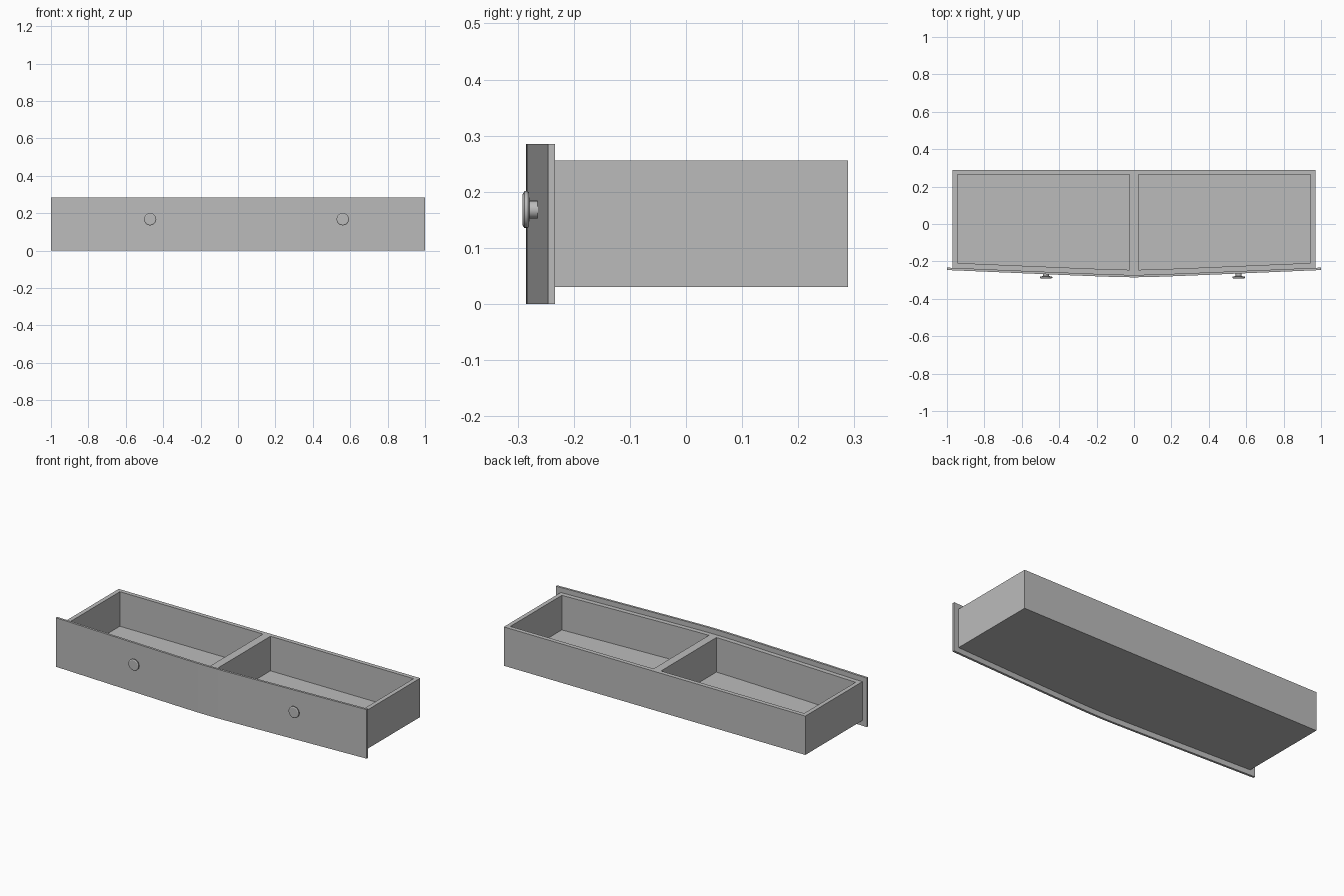
import bpy, bmesh, math

if "Cube" in bpy.data.objects:
    bpy.data.objects.remove(bpy.data.objects["Cube"], do_unlink=True)

grey = bpy.data.materials.new("plain_grey")
grey.use_nodes = True
grey.diffuse_color = (0.5, 0.5, 0.5, 1)
grey.node_tree.nodes["Principled BSDF"].inputs["Base Color"].default_value = (0.5, 0.5, 0.5, 1)


def bow(x):
    """Depth of the bowed front face at x."""
    return -0.285 + 0.043 * (math.hypot(x, 0.1) - 0.1)


def bowed_line(x0, x1, offset, steps=16):
    xs = [x0 + (x1 - x0) * i / steps for i in range(steps + 1)]
    return [(x, bow(x) + offset) for x in xs]


def finish(name, bm):
    bmesh.ops.recalc_face_normals(bm, faces=bm.faces)
    mesh = bpy.data.meshes.new(name)
    bm.to_mesh(mesh)
    bm.free()
    mesh.materials.append(grey)
    ob = bpy.data.objects.new(name, mesh)
    bpy.context.collection.objects.link(ob)
    return ob


def prism(name, outline, z0, z1):
    bm = bmesh.new()
    base = bm.faces.new([bm.verts.new((x, y, z0)) for x, y in outline])
    top = bmesh.ops.extrude_face_region(bm, geom=[base])["geom"]
    verts = [v for v in top if isinstance(v, bmesh.types.BMVert)]
    bmesh.ops.translate(bm, verts=verts, vec=(0, 0, z1 - z0))
    return finish(name, bm)


def smooth(ob):
    bpy.ops.object.select_all(action="DESELECT")
    ob.select_set(True)
    bpy.context.view_layer.objects.active = ob
    bpy.ops.object.shade_smooth_by_angle(angle=math.radians(30))


def lathe(name, profile, x, z, sides=20):
    """Turn a (radius, y) profile about a front-to-back axis."""
    bm = bmesh.new()
    rings = []
    for r, y in profile:
        angles = [2 * math.pi * i / sides for i in range(sides)]
        rings.append([bm.verts.new((x + r * math.cos(a), y, z + r * math.sin(a)))
                      for a in angles])
    for a, b in zip(rings, rings[1:]):
        for i in range(sides):
            j = (i + 1) % sides
            bm.faces.new((a[i], a[j], b[j], b[i]))
    bm.faces.new(rings[0])
    bm.faces.new(rings[-1])
    return finish(name, bm)


# Bowed front panel
THICK = 0.013
panel = prism("front_panel",
              bowed_line(-1, 1, 0, 32) + bowed_line(1, -1, THICK, 32), 0, 0.285)
smooth(panel)

# Drawer box with two compartments cut out of it
box = prism("drawer_box",
            bowed_line(-0.97, 0.97, THICK, 32) + [(0.97, 0.289), (-0.97, 0.289)],
            0.03, 0.256)
for x0, x1 in ((-0.945, -0.024), (0.024, 0.945)):
    cutter = prism("compartment_cutter",
                   bowed_line(x0, x1, 0.04) + [(x1, 0.264), (x0, 0.264)], 0.055, 0.4)
    cutter.hide_render = True
    mod = box.modifiers.new("compartment", "BOOLEAN")
    mod.operation = "DIFFERENCE"
    mod.solver = "EXACT"
    mod.object = cutter
    bpy.context.view_layer.objects.active = box
    bpy.ops.object.modifier_apply(modifier=mod.name)
    bpy.data.objects.remove(cutter, do_unlink=True)
smooth(box)

# Round knobs: stem, flared neck and chamfered cap
knob_profile = [(0.016, -0.258), (0.016, -0.279), (0.031, -0.28),
                (0.033, -0.283), (0.033, -0.288), (0.028, -0.291)]
for side, x in (("right", -0.47), ("left", 0.56)):
    smooth(lathe(side + "_knob", knob_profile, x, 0.168))
